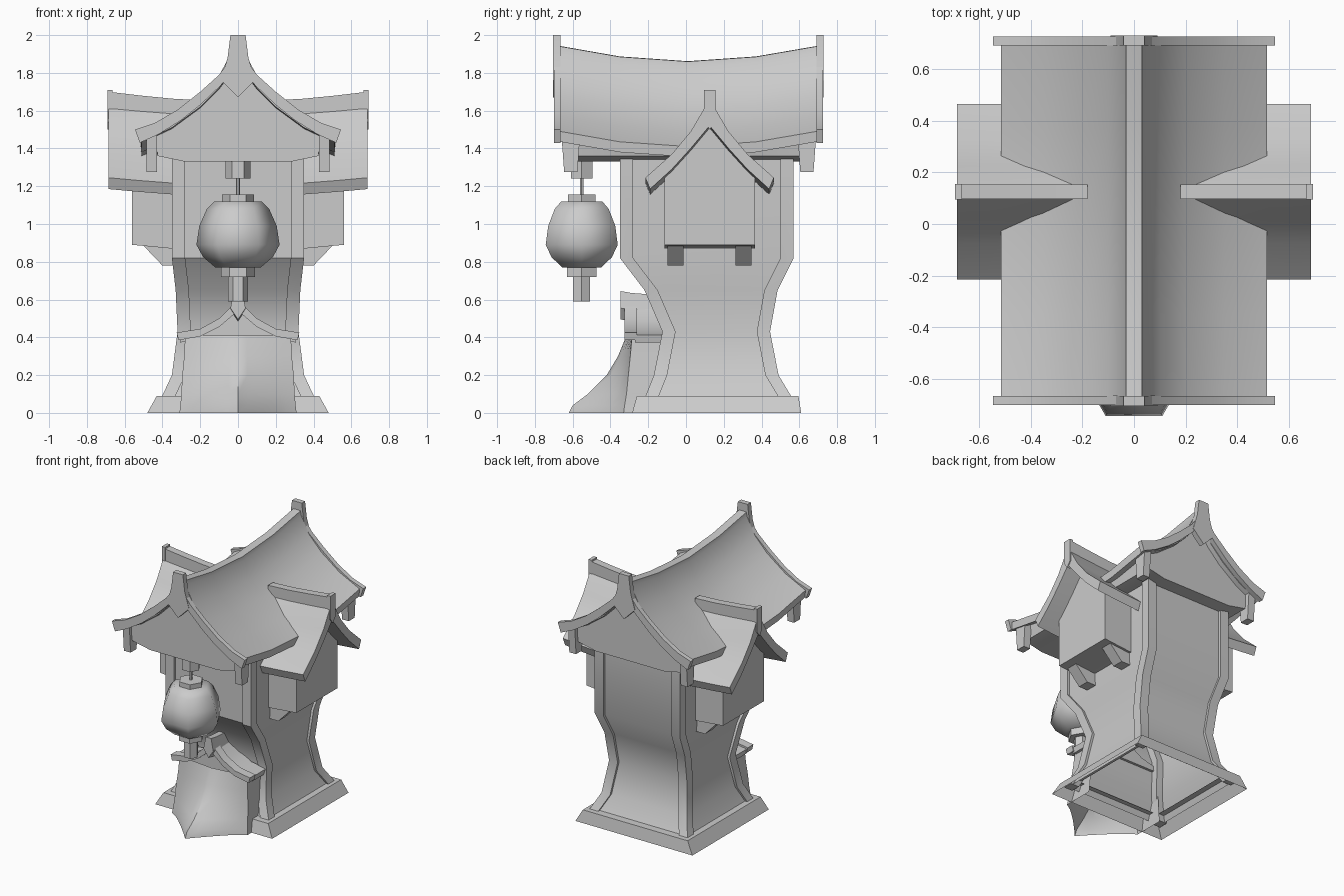
import bpy, bmesh, math

if "Cube" in bpy.data.objects:
    bpy.data.objects.remove(bpy.data.objects["Cube"], do_unlink=True)

grey = bpy.data.materials.new("plain_grey")
grey.use_nodes = True
GREY = (0.6, 0.6, 0.6, 1)
grey.diffuse_color = GREY
grey.node_tree.nodes["Principled BSDF"].inputs["Base Color"].default_value = GREY


def loft(name, sections, caps=True, closed=True, angle=35):
    """Join matching rows of points into a skin."""
    bm = bmesh.new()
    rows = [[bm.verts.new(p) for p in s] for s in sections]
    n = len(rows[0])
    for a, b in zip(rows, rows[1:]):
        for i in range(n if closed else n - 1):
            j = (i + 1) % n
            bm.faces.new((a[i], a[j], b[j], b[i]))
    if caps:
        bm.faces.new(rows[0])
        bm.faces.new(rows[-1])
    bmesh.ops.recalc_face_normals(bm, faces=bm.faces)
    me = bpy.data.meshes.new(name)
    bm.to_mesh(me)
    bm.free()
    me.shade_smooth()
    me.set_sharp_from_angle(angle=math.radians(angle))
    me.materials.append(grey)
    ob = bpy.data.objects.new(name, me)
    bpy.context.collection.objects.link(ob)
    return ob


def sweep_y(name, profile, stations, s=1):
    """Sweep an (x, z) profile along y; stations are (y, lift)."""
    return loft(name, [[(s * u, y, v + d) for u, v in profile] for y, d in stations])


def sweep_x(name, profile, stations, s=1, mid=0.125):
    """Sweep a (y, z) profile along x; stations are (x, lift)."""
    return loft(name, [[(s * x, mid + u, v + d) for u, v in profile] for x, d in stations])


def rect(x0, x1, y0, y1, z):
    return [(x0, y0, z), (x1, y0, z), (x1, y1, z), (x0, y1, z)]


def box(name, x0, x1, y0, y1, z0, z1):
    return loft(name, [rect(x0, x1, y0, y1, z0), rect(x0, x1, y0, y1, z1)])


def both(profile):
    """Complete a half profile that runs from the top centre to the bottom centre."""
    return profile + [(-u, v) for u, v in reversed(profile) if u > 0]


def turned(name, rings, y, angle=35):
    """Six-sided turned shape from (radius, z) rings."""
    return loft(name, [[(r * math.cos(k * math.pi / 3), y + r * math.sin(k * math.pi / 3), z)
                        for k in range(6)] for r, z in rings], angle=angle)


SIDES = (("left", 1), ("right", -1))

# Waisted tower: rows of height, half width, front, back
TOWER = [(0.05, 0.42, -0.23, 0.58), (0.2, 0.35, -0.17, 0.49), (0.43, 0.32, -0.125, 0.445),
         (0.65, 0.33, -0.22, 0.485), (0.82, 0.35, -0.35, 0.57), (1.36, 0.35, -0.35, 0.57)]
IN, POST = 0.018, 0.07
loft("tower_walls", [rect(-w + IN, w - IN, f + IN, b - IN, z) for z, w, f, b in TOWER], caps=False)
for side, s in SIDES:
    loft("front_post_" + side, [rect(s * w, s * (w - POST), f, f + POST, z) for z, w, f, b in TOWER])
    loft("back_post_" + side, [rect(s * w, s * (w - POST), b, b - POST, z) for z, w, f, b in TOWER])

# Open plinth ring
loft("plinth", [rect(-0.48, 0.48, -0.285, 0.61, 0), rect(-0.43, 0.43, -0.26, 0.595, 0.09),
                rect(-0.34, 0.34, -0.16, 0.49, 0.09)], caps=False)

# Main saddle roof
SAG = [(-0.665, 0), (-0.35, -0.055), (0.01, -0.08), (0.37, -0.055), (0.69, 0)]
SLOPE = [(0.03, 1.94), (0.035, 1.91), (0.1, 1.785), (0.2, 1.68), (0.35, 1.57), (0.515, 1.49)]
UNDER = [(0.51, 1.435), (0.35, 1.51), (0.2, 1.62), (0.1, 1.72), (0, 1.85)]
sweep_y("main_roof", both([(0, 1.942)] + SLOPE + UNDER), SAG)

# Attic filling the space under the roof
attic = []
for y, d in SAG:
    half = [(0, 1.88 + d), (0.1, 1.74 + d), (0.2, 1.64 + d), (0.35, 1.53 + d),
            (0.44, 1.48 + d), (0.425, 1.36), (0.28, 1.33), (0, 1.33)]
    attic.append([(u, y * 0.95, v) for u, v in both(half)])
loft("attic", attic)

# Gable boards, finials and corner brackets
BOARD = [(0.03, 1.885), (0.1, 1.79), (0.2, 1.7), (0.32, 1.605), (0.44, 1.535), (0.545, 1.5),
         (0.52, 1.43), (0.42, 1.475), (0.3, 1.55), (0.2, 1.63), (0.1, 1.725), (0.03, 1.8)]
FINIAL = both([(0.04, 2.0), (0.055, 1.88), (0.09, 1.76), (0, 1.67)])
for end, y0, y1, yb in (("front", -0.7, -0.665, -0.61), ("back", 0.725, 0.69, 0.64)):
    sweep_y("finial_" + end, FINIAL, [(y0 * 1.005, 0), (y1, 0)])
    for side, s in SIDES:
        sweep_y(f"gable_board_{end}_{side}", BOARD, [(y0, 0), (y1, 0)], s)
        loft(f"bracket_{end}_{side}",
             [rect(s * 0.43, s * 0.485, yb - 0.035, yb + 0.035, 1.275),
              rect(s * 0.43, s * 0.485, yb - 0.05, yb + 0.05, 1.48)])

# Side dormers
DORMER = both([(0, 1.64), (0.03, 1.61), (0.1, 1.49), (0.2, 1.37), (0.34, 1.245),
               (0.315, 1.185), (0.2, 1.29), (0.1, 1.4), (0, 1.52)])
LIFT = [(0.18, -0.035), (0.35, -0.028), (0.52, -0.015), (0.685, 0)]
WALL = both([(0, 1.55), (0.1, 1.42), (0.24, 1.28), (0.24, 0.89), (0, 0.89)])
BEAM = both([(0.028, 1.7), (0.028, 1.57), (0, 1.53)])
BEAM_END = both([(0.03, 1.71), (0.03, 1.54), (0, 1.5)])
for side, s in SIDES:
    sweep_x("dormer_roof_" + side, DORMER, LIFT, s)
    sweep_x("dormer_walls_" + side, WALL, [(0.3, -0.02), (0.35, -0.02), (0.56, 0)], s)
    sweep_x("dormer_ridge_" + side, BEAM, [(x, d * 1.3) for x, d in LIFT], s)
    sweep_x("dormer_finial_" + side, BEAM_END, [(0.665, 0), (0.692, 0)], s)
    for k in (-0.18, 0.18):
        y = 0.125 + k
        loft(f"dormer_bracket_{side}",
             [rect(s * 0.28, s * 0.4, y - 0.043, y + 0.043, 0.78),
              rect(s * 0.28, s * 0.51, y - 0.043, y + 0.043, 0.895)])

# Hanging lantern
LY = -0.552
turned("lantern_hook", [(0.065, 1.24), (0.065, 1.335)], LY)
turned("lantern_cord", [(0.01, 1.14), (0.01, 1.25)], LY)
turned("lantern_top_collar", [(0.085, 1.1), (0.085, 1.155)], LY)
turned("lantern_body", [(0.12, 0.77), (0.185, 0.825), (0.22, 0.89), (0.205, 0.99),
                        (0.165, 1.08), (0.125, 1.12)], LY, 65)
turned("lantern_low_collar", [(0.09, 0.72), (0.09, 0.775)], LY)
turned("lantern_tassel", [(0.052, 0.59), (0.052, 0.73)], LY)

# Flared mound in front: rows of height, half width, tip, shoulder
MOUND = [(0, 0.31, -0.62, -0.33), (0.04, 0.305, -0.6, -0.325), (0.1, 0.3, -0.52, -0.315),
         (0.2, 0.295, -0.42, -0.305), (0.3, 0.285, -0.36, -0.295), (0.41, 0.28, -0.315, -0.285)]
rows = []
for z, w, tip, sh in MOUND:
    row = []
    for k in range(-6, 7):
        t = abs(k) / 6
        row.append((w * k / 6, sh + (tip - sh) * (1 - t) ** 1.2, z))
    rows.append([(-w, -0.1, z)] + row + [(w, -0.1, z)])
loft("front_mound", rows, caps=False, closed=False, angle=50)

# Little canopy over the mound
sweep_y("canopy_gable", both([(0, 0.55), (0.06, 0.49), (0.15, 0.435), (0.28, 0.4), (0.28, 0.37), (0, 0.37)]),
        [(-0.285, 0), (-0.1, 0)])
CANOPY = both([(0, 0.6), (0.04, 0.56), (0.1, 0.5), (0.2, 0.445), (0.325, 0.425),
               (0.315, 0.385), (0.2, 0.405), (0.1, 0.455), (0, 0.54)])
sweep_y("canopy_edge", CANOPY, [(-0.325, 0), (-0.26, 0)])
sweep_y("canopy_roof", [(u * 0.97, v) for u, v in CANOPY], [(-0.27, -0.012), (-0.12, -0.012)])
sweep_y("canopy_ridge", both([(0.022, 0.63), (0.04, 0.54), (0, 0.48)]),
        [(-0.347, 0.015), (-0.29, 0.005), (-0.16, -0.005)])
